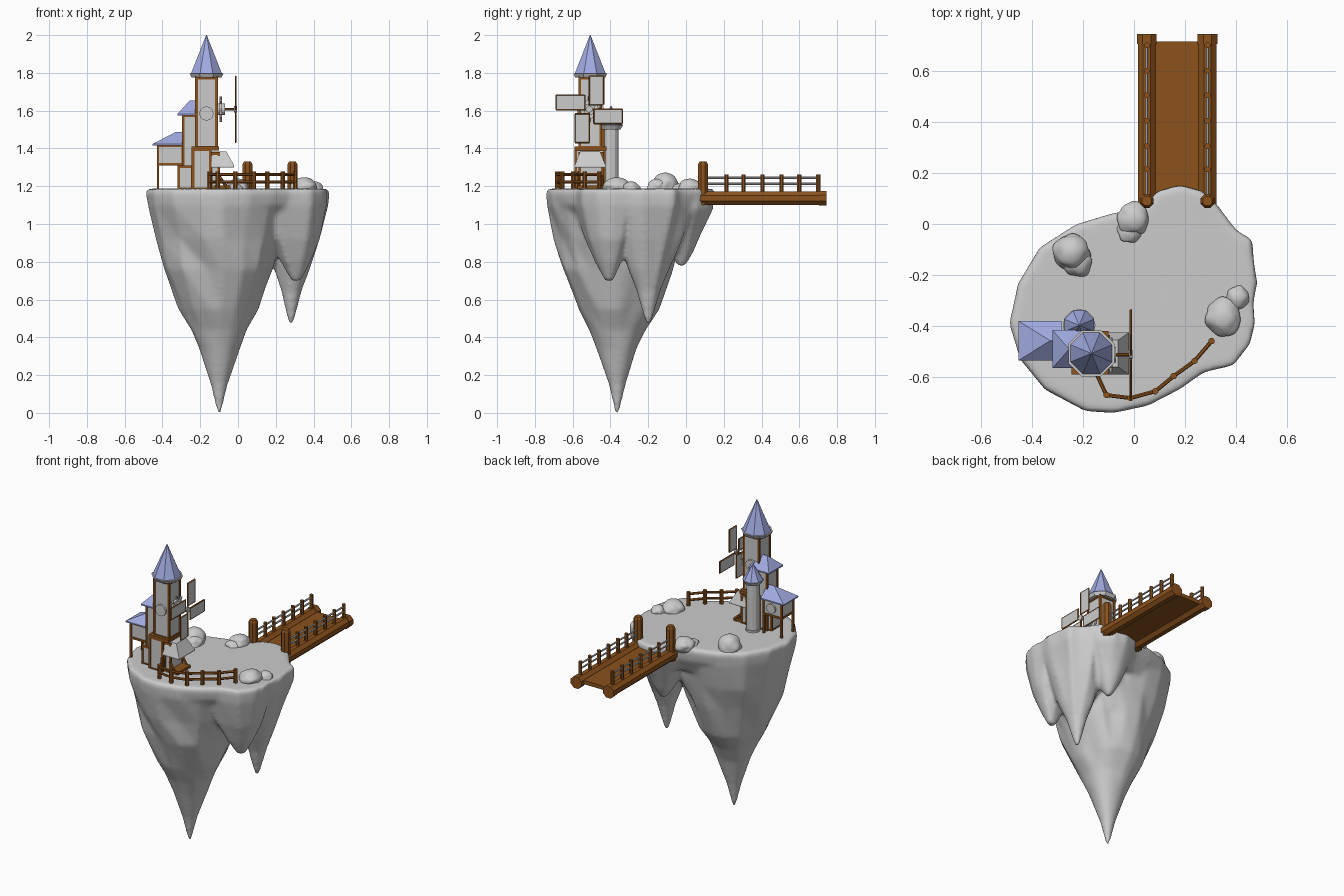
import bpy, bmesh, math
from mathutils import Vector, noise

if "Cube" in bpy.data.objects:
    bpy.data.objects.remove(bpy.data.objects["Cube"])


def material(name, rgb):
    m = bpy.data.materials.new(name)
    m.diffuse_color = (*rgb, 1)
    m.use_nodes = True
    m.node_tree.nodes["Principled BSDF"].inputs["Base Color"].default_value = m.diffuse_color
    return m


WOOD = material("wood", (0.26, 0.085, 0.012))
BLUE = material("roof_blue", (0.35, 0.40, 0.74))


def make(name, bm, mat=None, smooth=False):
    bmesh.ops.recalc_face_normals(bm, faces=bm.faces)
    for f in bm.faces:
        f.smooth = smooth
    me = bpy.data.meshes.new(name)
    bm.to_mesh(me)
    bm.free()
    ob = bpy.data.objects.new(name, me)
    bpy.context.collection.objects.link(ob)
    if mat:
        me.materials.append(mat)
    return ob


def skin(bm, rings):
    vs = [[bm.verts.new(p) for p in r] for r in rings]
    n = len(vs[0])
    for a, b in zip(vs, vs[1:]):
        for i in range(n):
            j = (i + 1) % n
            bm.faces.new((a[i], a[j], b[j], b[i]))
    bm.faces.new(vs[0])
    bm.faces.new(vs[-1])


def rect(x0, x1, y0, y1, z):
    return [(x0, y0, z), (x1, y0, z), (x1, y1, z), (x0, y1, z)]


def box(bm, x0, x1, y0, y1, z0, z1):
    skin(bm, [rect(x0, x1, y0, y1, z0), rect(x0, x1, y0, y1, z1)])


def rod(bm, p, q, r, n=8, r2=None):
    p, q = Vector(p), Vector(q)
    d = (q - p).normalized()
    u = d.orthogonal().normalized()
    v = d.cross(u)
    ang = [2 * math.pi * (i + .5) / n for i in range(n)]
    skin(bm, [[c + (u * math.cos(a) + v * math.sin(a)) * k for a in ang]
              for c, k in ((p, r), (q, r if r2 is None else r2))])


def framed_block(name, x0, x1, y0, y1, z0, z1, t=.014, wall_z=None):
    """Grey walls inside a timber frame; posts run down to z0."""
    wz = z0 if wall_z is None else wall_z
    bm = bmesh.new()
    box(bm, x0, x1, y0, y1, wz, z1)
    make(name + "_walls", bm)
    bm, e = bmesh.new(), .005
    X, Y = (x0 - e, x1 + e - t), (y0 - e, y1 + e - t)
    for x in X:
        for y in Y:
            box(bm, x, x + t, y, y + t, z0, z1)
    for z in (wz, z1 - t):
        for y in Y:
            box(bm, x0 - e, x1 + e, y, y + t, z, z + t)
        for x in X:
            box(bm, x, x + t, y0 - e, y1 + e, z, z + t)
    make(name + "_frame", bm, WOOD)


def hip_roof(name, base, ridge, mat):
    bm = bmesh.new()
    skin(bm, [rect(*base), rect(*base[:4], base[4] + .008), rect(*ridge)])
    make(name, bm, mat)


# Floating island: overlapping tapered lobes fused by remesh
OUT = [(.484, -.23), (.47, -.145), (.465, -.06), (.41, -.03), (.34, .06), (.27, .13), (.18, .155),
       (.09, .13), (.04, .07), (-.1, .04), (-.23, 0), (-.37, -.09), (-.457, -.235), (-.492, -.39),
       (-.45, -.53), (-.35, -.65), (-.19, -.735), (-.08, -.742), (.06, -.712), (.18, -.65),
       (.28, -.58), (.39, -.555), (.455, -.47), (.475, -.39), (.47, -.31)]
RIGHT = [(.484, -.23), (.47, -.145), (.465, -.06), (.41, -.03), (.34, .04), (.2, .03), (.1, -.1),
         (.1, -.3), (.25, -.42), (.4, -.4), (.468, -.31)]
FRONT = [(.39, -.555), (.455, -.47), (.475, -.39), (.468, -.31), (.35, -.25), (.15, -.3),
         (.1, -.45), (.18, -.6), (.28, -.58)]
BACK = [(.34, .06), (.27, .13), (.18, .155), (.09, .13), (.04, .07), (0, -.1), (.1, -.25),
        (.3, -.2), (.36, -.05)]


def lobe(bm, outline, tip, prof, limit=9):
    rings = []
    for z, s in [(1.187, .975), (1.165, 1)] + prof:
        ring = []
        for x, y in outline:
            d = Vector((x - tip[0], y - tip[1], 0))
            d *= min(1, limit / d.length) * s
            p = Vector((tip[0], tip[1], z)) + d
            if z < 1.1:
                p += d * .12 * noise.noise(Vector((p.x * 9, p.y * 9, z * 5)))
            ring.append(p)
        rings.append(ring)
    skin(bm, rings)


bm = bmesh.new()
lobe(bm, OUT, (.02, -.3), [(1.1, .97), (1.0, .8)])
lobe(bm, OUT, (-.1, -.365), [(1.1, .985), (.92, .89), (.76, .75), (.55, .54), (.44, .39),
                             (.335, .28), (.15, .12), (0, .03)], .385)
lobe(bm, RIGHT, (.28, -.2), [(1.1, .98), (.92, .74), (.76, .47), (.65, .28), (.47, .06)])
lobe(bm, FRONT, (.31, -.405), [(1.1, .97), (.92, .7), (.8, .42), (.7, .14)])
lobe(bm, BACK, (.18, -.02), [(1.08, .94), (.95, .6), (.85, .33), (.78, .1)])
island = make("island", bm, None, True)
rm = island.modifiers.new("fuse", 'REMESH')
rm.mode, rm.voxel_size, rm.use_smooth_shade = 'VOXEL', .013, True
sm = island.modifiers.new("soften", 'SMOOTH')
sm.factor, sm.iterations = .5, 8

# Boulders
for i, (x, y, r, top) in enumerate([(0, .02, .063, 1.24), (-.02, -.03, .045, 1.215),
                                    (-.245, -.11, .072, 1.272), (-.22, -.15, .058, 1.24),
                                    (.35, -.365, .072, 1.247), (.405, -.29, .045, 1.225)]):
    bm = bmesh.new()
    bmesh.ops.create_icosphere(bm, subdivisions=4, radius=1)
    for v in bm.verts:
        k = 1 + .18 * noise.noise(v.co * 1.5 + Vector((i * 7.3, 0, 0)))
        h = (top - 1.17) / 1.4
        v.co = Vector((x + v.co.x * r * k, y + v.co.y * r * k, top - h + v.co.z * h))
    make(f"boulder_{i + 1}", bm, None, True)

# Bridge
logs, posts, rails, deck = (bmesh.new() for _ in range(4))
for x in (.05, .288):
    rod(logs, (x, .07, 1.137), (x, .735, 1.137), .038)
    rod(logs, (x, .705, 1.137), (x, .745, 1.137), .042)
    rod(posts, (x, .09, 1.1), (x, .09, 1.315), .029)
    rod(posts, (x, .09, 1.315), (x, .09, 1.33), .029, 8, .02)
    for y in (.215, .305, .405, .505, .6, .7):
        rod(posts, (x, y, 1.16), (x, y, 1.262), .012)
    for z in (1.213, 1.245):
        rod(rails, (x, .09, z), (x, .705, z), .006, 6)
box(deck, .06, .28, .07, .715, 1.125, 1.15)
make("bridge_logs", logs, WOOD)
make("bridge_posts", posts, WOOD)
make("bridge_ropes", rails)
make("bridge_deck", deck, WOOD)

# Cliff fence
pts = [(-.15, -.58), (-.108, -.67), (-.014, -.682), (.084, -.655), (.155, -.596),
       (.237, -.537), (.304, -.459)]
bm = bmesh.new()
for x, y in pts:
    rod(bm, (x, y, 1.17), (x, y, 1.277), .013)
for a, b in zip(pts, pts[1:]):
    for z in (1.222, 1.262):
        rod(bm, (*a, z), (*b, z), .008, 6)
make("cliff_fence", bm, WOOD)

# House blocks and their roofs
framed_block("tower", -.222, -.112, -.565, -.45, 1.4, 1.78)
framed_block("tower_base", -.24, -.145, -.585, -.43, 1.18, 1.4)
framed_block("entrance", -.145, -.1, -.565, -.44, 1.18, 1.38)
framed_block("middle_block", -.292, -.2, -.545, -.435, 1.18, 1.58)
framed_block("store_room", -.315, -.24, -.555, -.45, 1.18, 1.31)
framed_block("left_block", -.425, -.29, -.52, -.4, 1.18, 1.42, .013, 1.31)
hip_roof("middle_roof", (-.32, -.17, -.565, -.415, 1.575), (-.255, -.2, -.491, -.489, 1.655), BLUE)
hip_roof("left_roof", (-.453, -.285, -.535, -.38, 1.415), (-.33, -.28, -.458, -.456, 1.487), BLUE)
hip_roof("door_awning", (-.15, -.02, -.59, -.425, 1.3), (-.15, -.062, -.56, -.455, 1.385), None)
bm = bmesh.new()
box(bm, -.245, -.1, -.59, -.42, 1.39, 1.41)
box(bm, -.13, -.04, -.575, -.44, 1.175, 1.205)
for y in (-.57, -.445):
    rod(bm, (-.05, y, 1.18), (-.105, y, 1.26), .008, 6)
make("porch_timbers", bm, WOOD)

# Tower spire
cx, cy = -.167, -.507
bm = bmesh.new()
rod(bm, (cx, cy, 1.775), (cx, cy, 1.797), .086, 8, .098)
make("spire_rim", bm)
bm = bmesh.new()
rod(bm, (cx, cy, 1.793), (cx, cy, 2.0), .09, 8, .002)
make("spire", bm, BLUE)

# Round back turret
tx, ty = -.215, -.397
bm = bmesh.new()
rod(bm, (tx, ty, 1.175), (tx, ty, 1.5), .04, 12)
rod(bm, (tx, ty, 1.175), (tx, ty, 1.2), .046, 12)
rod(bm, (tx, ty, 1.5), (tx, ty, 1.525), .05, 12, .064)
make("turret", bm)
bm = bmesh.new()
rod(bm, (tx, ty, 1.522), (tx, ty, 1.625), .064, 8, .002)
make("turret_roof", bm, BLUE)

# Round windows
bm = bmesh.new()
rod(bm, (cx, -.56, 1.585), (cx, -.578, 1.585), .037, 20)
rod(bm, (cx, -.455, 1.585), (cx, -.438, 1.585), .037, 20)
rod(bm, (-.35, -.405, 1.365), (-.35, -.39, 1.365), .032, 20)
make("round_windows", bm)

# Windmill: hub, spars and four offset sails
hy, hz = -.512, 1.607
bm = bmesh.new()
rod(bm, (-.112, hy, hz), (-.07, hy, hz), .03, 12)
rod(bm, (-.098, hy, hz), (-.085, hy, hz), .05, 12)
for i in range(8):
    a = i * math.pi / 4
    d = Vector((0, math.cos(a), math.sin(a)))
    c = Vector((-.091, hy, hz))
    rod(bm, c + d * .045, c + d * .068, .007, 6)
rod(bm, (-.02, hy, hz), (-.005, hy, hz), .018, 10)
make("mill_hub", bm)
spar, cloth = bmesh.new(), bmesh.new()
rod(spar, (-.11, hy, hz), (-.008, hy, hz), .007)
for k in range(4):
    u = Vector((0, math.sin(k * math.pi / 2), math.cos(k * math.pi / 2)))
    w = Vector((0, u.z, -u.y))
    c = Vector((-.012, hy, hz))

    def at(a, b):
        return c + u * a + w * b
    rod(spar, c, at(.175, 0), .005, 6)
    corners = [at(.025, 0), at(.175, 0), at(.175, .075), at(.025, .075)]
    for a, b in zip(corners, corners[1:] + corners[:1]):
        rod(spar, a, b, .0045, 4)
    skin(cloth, [[p + Vector((s, 0, 0)) for p in corners] for s in (-.003, .003)])
make("mill_spars", spar, WOOD)
make("mill_sails", cloth)
